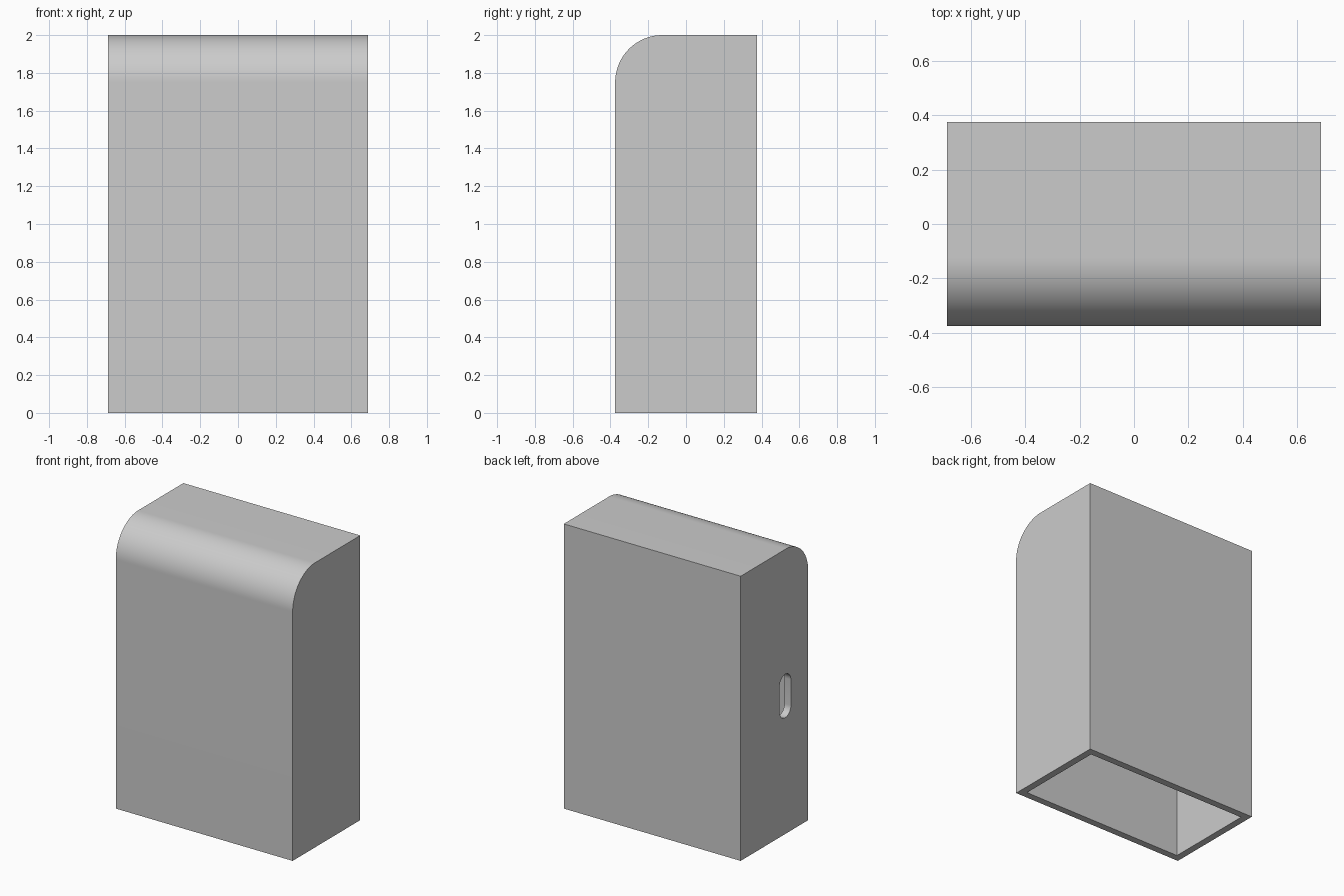
import bpy
import bmesh
from math import sin, cos, pi

cube = bpy.data.objects.get("Cube")
if cube:
    bpy.data.objects.remove(cube, do_unlink=True)

HALF_W, HALF_D, HEIGHT = 0.6875, 0.375, 2.0
RADIUS, WALL = 0.25, 0.05

grey = bpy.data.materials.new("plain grey")
grey.use_nodes = True
colour = (0.6, 0.6, 0.6, 1)
grey.diffuse_color = colour
grey.node_tree.nodes["Principled BSDF"].inputs["Base Color"].default_value = colour


def arc(cy, cz, r, start, end, steps):
    """Points of an arc in the side (y, z) plane."""
    angles = [start + (end - start) * i / steps for i in range(steps + 1)]
    return [(cy + r * cos(a), cz + r * sin(a)) for a in angles]


def prism(name, profile, x0, x1):
    """Extrude a side profile along x."""
    bm = bmesh.new()
    face = bm.faces.new([bm.verts.new((x0, y, z)) for y, z in profile])
    side = bmesh.ops.extrude_face_region(bm, geom=[face])
    moved = [v for v in side["geom"] if isinstance(v, bmesh.types.BMVert)]
    bmesh.ops.translate(bm, verts=moved, vec=(x1 - x0, 0, 0))
    bmesh.ops.recalc_face_normals(bm, faces=bm.faces)
    mesh = bpy.data.meshes.new(name)
    bm.to_mesh(mesh)
    bm.free()
    mesh.materials.append(grey)
    obj = bpy.data.objects.new(name, mesh)
    bpy.context.collection.objects.link(obj)
    return obj


def shell_profile(inset, bottom):
    """Box side with a rounded top front edge."""
    d, top = HALF_D - inset, HEIGHT - inset
    curve = arc(RADIUS - HALF_D, HEIGHT - RADIUS, RADIUS - inset, pi, pi / 2, 32)
    return [(-d, bottom)] + curve + [(d, top), (d, bottom)]


# Outer cover and its hollow, open at the bottom
cover = prism("cover", shell_profile(0, 0), -HALF_W, HALF_W)
hollow = prism("hollow_cutter", shell_profile(WALL, -0.2), WALL - HALF_W, HALF_W - WALL)

# Upright cable slot through one side wall
SLOT_Y, SLOT_Z, SLOT_R, SLOT_HALF = -0.12, 0.97, 0.0625, 0.09
slot_profile = (arc(SLOT_Y, SLOT_Z + SLOT_HALF, SLOT_R, 0, pi, 16)
                + arc(SLOT_Y, SLOT_Z - SLOT_HALF, SLOT_R, pi, 2 * pi, 16))
slot = prism("slot_cutter", slot_profile, -HALF_W - 0.1, -HALF_W + 0.2)

bpy.ops.object.select_all(action="DESELECT")
bpy.context.view_layer.objects.active = cover
cover.select_set(True)
for cutter in (hollow, slot):
    cutter.hide_render = True
    mod = cover.modifiers.new(cutter.name, "BOOLEAN")
    mod.operation = "DIFFERENCE"
    mod.solver = "EXACT"
    mod.object = cutter
    bpy.ops.object.modifier_apply(modifier=mod.name)
    bpy.data.objects.remove(cutter, do_unlink=True)

bpy.ops.object.shade_smooth_by_angle(angle=pi / 6)
